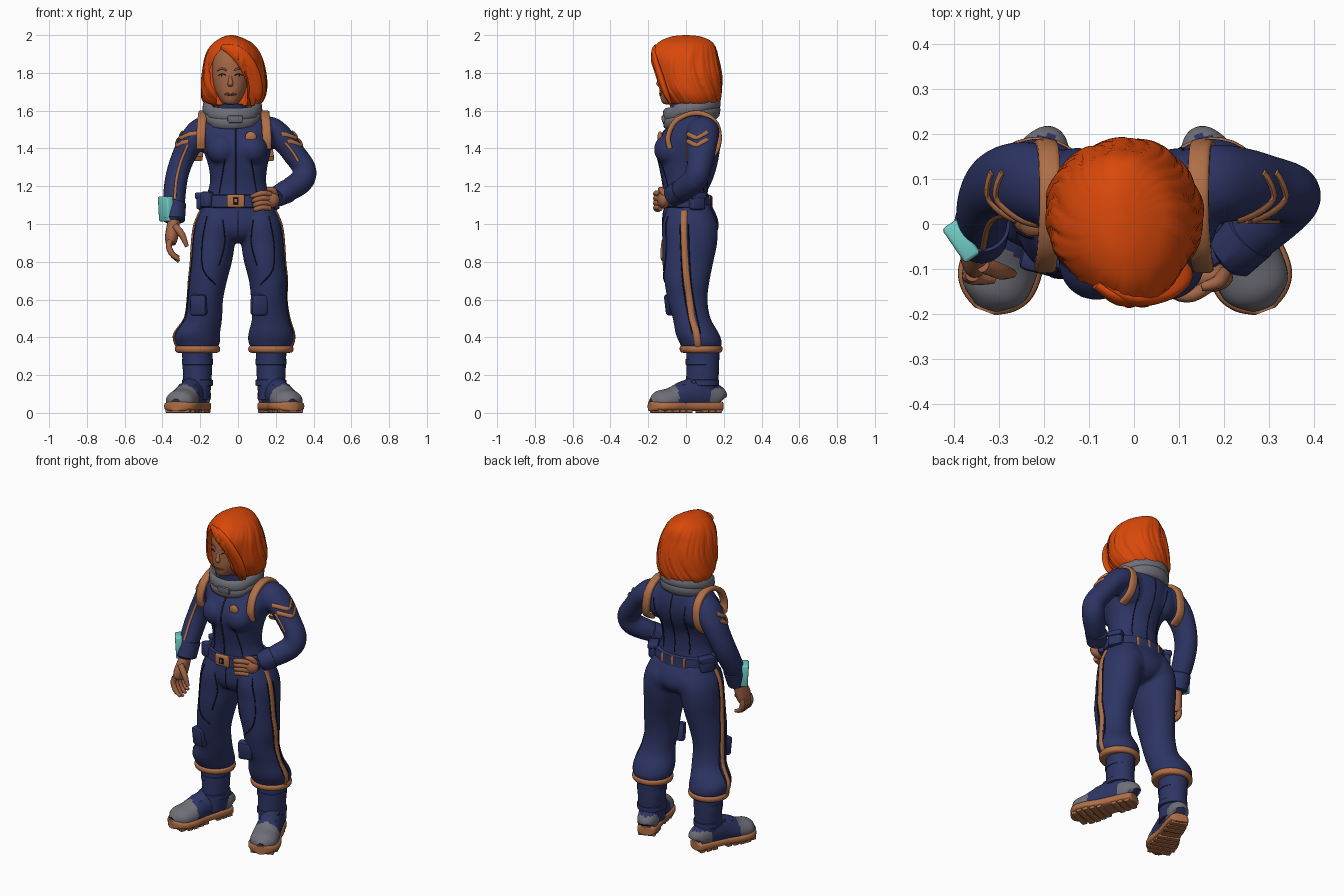
import bpy, bmesh, math
from mathutils import Vector, Matrix
from mathutils.bvhtree import BVHTree


def material(name, *rgb):
    m = bpy.data.materials.new(name)
    m.diffuse_color = (*rgb, 1)
    return m


NAVY, TRIM = material("navy cloth", .026, .035, .125), material("copper trim", .43, .158, .064)
SKIN, HAIR = material("skin", .36, .13, .06), material("orange hair", .7, .065, .003)
GREY, CYAN = material("grey rubber", .16, .16, .19), material("cyan screen", .17, .62, .58)
DARK, LIPS = material("dark seam", .008, .009, .022), material("lips and brows", .24, .07, .035)
X, Y, Z = Vector((1, 0, 0)), Vector((0, 1, 0)), Vector((0, 0, 1))


def finish(name, bm, mats):
    bmesh.ops.recalc_face_normals(bm, faces=bm.faces)
    me = bpy.data.meshes.new(name)
    bm.to_mesh(me)
    bm.free()
    for m in mats:
        me.materials.append(m)
    me.polygons.foreach_set("use_smooth", [True] * len(me.polygons))
    me.set_sharp_from_angle(angle=math.radians(45))
    ob = bpy.data.objects.new(name, me)
    bpy.context.collection.objects.link(ob)
    return ob


def smooth(pts, sub):
    """Catmull-Rom through tuples of any length."""
    out, last = [], len(pts) - 1
    for i in range(last):
        p = pts[max(i - 1, 0)], pts[i], pts[i + 1], pts[min(i + 2, last)]
        for t in (k / sub for k in range(sub)):
            out.append(tuple(.5 * (2 * b + (c - a) * t + (2 * a - 5 * b + 4 * c - d) * t * t
                                   + (3 * b - a - 3 * c + d) * t ** 3) for a, b, c, d in zip(*p)))
    return out + [tuple(pts[-1])]


def loft(name, rings, mat, ref=None, n=32, sub=4, sq=1.0, paint=None):
    """Skin rings (x, y, z, ra, rb); flat rings, or across the path when ref is given."""
    rings, loops, bm = smooth(rings, sub), [], bmesh.new()
    power = lambda v: math.copysign(abs(v) ** sq, v)
    for i, (x, y, z, ra, rb) in enumerate(rings):
        a, b = X, Y
        if ref:
            t = (Vector(rings[min(i + 1, len(rings) - 1)][:3]) - Vector(rings[max(i - 1, 0)][:3])).normalized()
            a = (ref - t * ref.dot(t)).normalized()
            b = t.cross(a)
        a, b = a * max(ra, .001), b * max(rb, .001)
        loops.append([bm.verts.new(Vector((x, y, z)) + a * power(math.cos(q)) + b * power(math.sin(q)))
                      for q in (math.tau * j / n for j in range(n))])
    for lo, hi in zip(loops, loops[1:]):
        for j in range(n):
            f = bm.faces.new((lo[j], lo[(j + 1) % n], hi[(j + 1) % n], hi[j]))
            f.material_index = int(bool(paint and paint[1](f.calc_center_median())))
    bm.faces.new(loops[0][::-1])
    bm.faces.new(loops[-1])
    return finish(name, bm, [mat] + ([paint[0]] if paint else []))


def box(name, loc, size, mat, rot=(0, 0, 0), bevel=.008):
    bm = bmesh.new()
    bmesh.ops.create_cube(bm, size=1)
    bmesh.ops.scale(bm, vec=size, verts=bm.verts)
    bmesh.ops.bevel(bm, geom=bm.edges[:], offset=bevel, segments=2, profile=.5, affect='EDGES')
    ob = finish(name, bm, [mat])
    ob.location, ob.rotation_euler = loc, rot
    return ob


def ball(name, loc, scale, mat):
    bm = bmesh.new()
    bmesh.ops.create_uvsphere(bm, u_segments=24, v_segments=14, radius=1)
    bmesh.ops.transform(bm, matrix=Matrix.Translation(loc) @ Matrix.Diagonal((*scale, 1)), verts=bm.verts)
    return finish(name, bm, [mat])


def cast(target, pts, d):
    """Project (x, z) or (y, z) points along d onto a surface."""
    me = target.data
    tree = BVHTree.FromPolygons([v.co for v in me.vertices], [list(p.vertices) for p in me.polygons])
    hits = [tree.ray_cast((Vector((u, 0, v)) if d.y else Vector((0, u, v))) - d * 2, d)[0] for u, v in pts]
    return [h for h in hits if h]


def drape(name, target, pts, d, mat, width=.003, depth=.003):
    path = [(*h, depth, width) for h in cast(target, smooth(pts, 6), d)]
    if len(path) > 2:
        loft(name, path, mat, ref=d, n=8, sub=1)


def apply(ob, kind, **settings):
    mod = ob.modifiers.new(kind, kind)
    for key, value in settings.items():
        setattr(mod, key, value)
    bpy.context.view_layer.objects.active = ob
    bpy.ops.object.modifier_apply(modifier=mod.name)


# Body volumes, fused into one suit further down
suit = [loft("torso", [(0, .02, 1.02, .2, .13), (0, .01, 1.08, .195, .128), (0, 0, 1.13, .178, .12),
                       (0, -.005, 1.21, .15, .118), (0, -.008, 1.3, .155, .132), (-.005, .003, 1.39, .18, .16),
                       (-.012, .022, 1.47, .2, .155), (-.02, .045, 1.54, .19, .12), (-.025, .045, 1.59, .13, .095),
                       (-.03, .04, 1.62, .08, .07)], NAVY, n=48),
        loft("pelvis", [(0, .01, 1.1, .19, .125), (0, .022, 1.03, .208, .146), (0, .024, .97, .18, .146),
                        (0, .02, .92, .09, .11), (0, .02, .9, .03, .05)], NAVY)]
arm_l = loft("hanging_arm", [(-.13, .08, 1.5, .06, .06), (-.19, .085, 1.49, .088, .076), (-.25, .095, 1.43, .088, .068),
                             (-.292, .095, 1.35, .078, .062), (-.322, .075, 1.26, .072, .06), (-.335, .035, 1.17, .066, .06),
                             (-.338, -.005, 1.09, .06, .055), (-.339, -.025, 1.03, .055, .05)], NAVY, ref=Y)
arm_r = loft("bent_arm", [(.1, .08, 1.5, .06, .06), (.17, .09, 1.495, .086, .074), (.24, .088, 1.445, .082, .066),
                          (.298, .08, 1.37, .073, .062), (.35, .068, 1.295, .066, .062), (.342, .048, 1.235, .066, .064),
                          (.285, -.005, 1.19, .062, .062), (.215, -.07, 1.15, .05, .05)], NAVY, ref=Y)
suit += [arm_l, arm_r]
for s in (-1, 1):
    suit += [ball("bust", (s * .078 - .005, -.085, 1.395), (.085, .085, .085), NAVY),
             ball("shoulder_blade", (s * .115 - .01, .095, 1.46), (.09, .075, .11), NAVY),
             ball("seat", (s * .1, .08, .985), (.095, .09, .1), NAVY)]
    for z in (1.485, 1.447):
        drape("sleeve_chevron", (arm_l, arm_r)[s > 0],
              [(-.005, z), (.025, z - .016), (.055, z - .03), (.085, z - .016), (.115, z)], -s * X, TRIM, .012, .007)
    # Trouser leg with pocket seams and side stripe
    shift = lambda x, z: s * x - (.02 if z < .45 else .01 if s > 0 and z < .65 else 0)
    leg = loft("trouser_leg", [(shift(x, z), y, z, rx, ry) for x, y, z, rx, ry in
                               ((.1, .015, 1.1, .085, .11), (.118, .02, 1.0, .112, .145), (.13, .02, .9, .114, .145),
                                (.14, .01, .8, .108, .135), (.158, .005, .7, .1, .12), (.172, .008, .6, .093, .106),
                                (.182, .03, .5, .098, .1), (.195, .06, .42, .12, .115), (.194, .078, .37, .118, .112),
                                (.194, .08, .34, .1, .1))], NAVY, n=48)
    suit.append(leg)
    drape("side_stripe", leg, [(-.008, 1.07), (-.01, .95), (0, .75), (.018, .6), (.03, .5), (.055, .42), (.065, .35)],
          -s * X, TRIM, .017, .008)
    for dy in (-.022, .022):
        drape("stripe_edge", leg, [(dy - .01, 1.0), (dy, .75), (.018 + dy, .6), (.055 + dy, .42)], -s * X, DARK, .003, .005)
    drape("pocket_seam", leg, [(s * .165, 1.04), (s * .19, .9), (s * .185, .76), (s * .12, .68)], Y, DARK, .003, .005)
    drape("inner_seam", leg, [(s * .08, 1.02), (s * .07, .9), (s * .1, .78)], Y, DARK, .003, .005)
    box("knee_pad", (-.208 if s < 0 else .112, -.08, .573), (.088, .05, .112), NAVY, (.12, 0, s * .25), .014)
    loft("trouser_cuff", [(shift(.194, 0), .08, z, r, r - .006) for z, r in
                          ((.318, .1), (.322, .114), (.338, .12), (.352, .116), (.358, .1))], TRIM, sub=2)
    # Boot with grey toe and heel, sole and treads
    bx, heel, step = shift(.195, 0), Vector((.168, .185)), Vector((.142, -.375))
    foot = lambda t, z, h, w: (shift(heel.x + step.x * t, 0), heel.y + step.y * t, z, h, w)
    along = lambda c: ((s * (c.x + .02) - heel.x) * step.x + (c.y - heel.y) * step.y) / step.length_squared
    loft("boot_shaft", [(bx, .09, .34, .082, .088), (bx, .088, .22, .077, .086), (bx, .085, .15, .073, .086),
                        (bx, .08, .07, .066, .086)], NAVY)
    for z in (.27, .16):
        loft("boot_band", [(bx, .086, z + h, .082 + e, .089 + e) for h, e in
                           ((-.018, -.01), (-.014, 0), (.014, 0), (.018, -.01))], NAVY, sub=1)
    loft("boot_foot", [foot(*r) for r in
                       ((.0, .07, .03, .03), (.05, .085, .06, .056), (.3, .1, .088, .066), (.5, .09, .082, .07),
                        (.7, .07, .064, .08), (.88, .06, .055, .074), (.98, .05, .025, .03))], NAVY, ref=Z, sub=8,
         paint=(GREY, lambda c: along(c) > .66 or (along(c) < .2 and c.z < .13)))
    loft("sole", [foot(t, .035, .026, w) for t, w in
                  ((0, .03), (.04, .055), (.3, .066), (.5, .072), (.7, .09), (.85, .088), (.95, .063), (1.01, .025))],
         TRIM, ref=Z, sq=.6)
    turn = s * math.atan2(step.x, -step.y)
    for t, w in ((.07, .1), (.17, .11), (.27, .115), (.5, .13), (.6, .145), (.7, .16), (.8, .16), (.9, .135)):
        box("tread", foot(t, .013, 0, 0)[:3], (w, .032, .026), TRIM, (0, 0, turn), .003)
    for t, z in ((.42, .16), (.56, .138)):
        box("instep_strap", foot(t, z, 0, 0)[:3], (.1, .035, .03), NAVY, (.35, 0, turn), .012)
    # Shoulder harness strap
    loft("shoulder_strap", [(s * o - .022, y, z, .024, .014) for o, y, z in
                            ((.175, -.085, 1.4), (.175, -.095, 1.46), (.17, -.06, 1.54), (.165, .02, 1.583),
                             (.165, .1, 1.58), (.168, .16, 1.53), (.175, .176, 1.45), (.185, .155, 1.38),
                             (.19, .1, 1.345))], TRIM, ref=X, n=16, sq=.6)
    # Pouches
    box("hip_pouch", (s * .18, .055, 1.12), (.06, .085, .09), NAVY, (0, 0, s * .5), .015)
    box("pouch_flap", (s * .184, .058, 1.15), (.062, .09, .035), NAVY, (0, 0, s * .5), .01)
    box("front_pouch", (s * .165, -.075, 1.13), (.065, .05, .085), NAVY, (0, 0, s * .6), .015)
drape("sleeve_stripe", arm_l, [(-.265, 1.42), (-.302, 1.33), (-.325, 1.24), (-.335, 1.13)], Y, TRIM, .007, .006)
drape("sleeve_stripe", arm_r, [(.25, 1.43), (.29, 1.38), (.32, 1.33)], Y, TRIM, .007, .006)

# Fuse the suit into one soft surface
bm = bmesh.new()
for part in suit:
    bm.from_mesh(part.data)
    bpy.data.objects.remove(part)
body = finish("jumpsuit", bm, [NAVY])
apply(body, 'REMESH', mode='VOXEL', voxel_size=.009, use_smooth_shade=True)
apply(body, 'SMOOTH', factor=.5, iterations=7)
drape("front_zip", body, [(-.01, 1.57), (-.01, 1.45), (-.01, 1.3), (-.01, 1.16)], Y, DARK, .005)
drape("back_seam", body, [(-.02, 1.55), (-.01, 1.4), (0, 1.17)], -Y, DARK)
drape("seat_seam", body, [(0, 1.07), (0, 1.0), (0, .93)], Y, DARK)
for s in (-1, 1):
    drape("waist_seam", body, [(s * .07, 1.34), (s * .085, 1.25), (s * .1, 1.16)], Y, DARK)
    drape("back_side_seam", body, [(s * .11, 1.5), (s * .09, 1.35), (s * .09, 1.17)], -Y, DARK)
ball("chest_badge", cast(body, [(.068, 1.46)], Y)[0], (.03, .014, .03), TRIM)

# Belt and buckle
loft("belt", [(0, .002, z, r, r - .062) for z, r in ((1.085, .19), (1.09, .2), (1.15, .195), (1.155, .185))],
     NAVY, n=48, sub=1)
box("buckle", (-.012, -.137, 1.122), (.095, .022, .068), TRIM)
box("buckle_slot", (-.012, -.148, 1.122), (.03, .006, .035), DARK, bevel=.002)
box("buckle_pin", (-.012, -.151, 1.122), (.014, .006, .02), TRIM, bevel=.002)
for x in (-.075, 0, .075):
    box("belt_loop", (x, .131 - abs(x) * .12, 1.12), (.018, .016, .06), TRIM, bevel=.004)

# Neck and tilted collar
loft("inner_collar", [(-.03, .01, 1.53, .085, .085), (-.032, 0, 1.59, .08, .08), (-.034, -.01, 1.635, .07, .075)], NAVY)
loft("neck", [(-.033, 0, 1.57, .055, .06), (-.036, -.01, 1.7, .055, .06)], SKIN)
collar = loft("collar", [(-.03, .03, 1.597 + z, r + .005, r) for r, z in
                         ((.13, -.064), (.147, -.05), (.153, -.015), (.149, -.005), (.154, .006),
                          (.15, .042), (.138, .052), (.118, .035), (.11, -.03))], GREY, n=48, sub=1)
for v in collar.data.vertices:
    v.co.z += .17 * (v.co.y - .03) - (.012 if v.co.y < -.06 else 0)
box("collar_clasp", (-.015, -.119, 1.555), (.08, .02, .04), GREY, (.15, 0, 0))

# Head and face
head = loft("head", [(-.04, -.075, 1.633, .02, .03), (-.04, -.066, 1.645, .046, .062), (-.04, -.052, 1.7, .077, .088),
                     (-.04, -.04, 1.76, .093, .1), (-.04, -.035, 1.82, .097, .102), (-.04, -.03, 1.88, .09, .095),
                     (-.04, -.02, 1.925, .065, .07), (-.04, -.02, 1.94, .02, .02)], SKIN, n=40)
loft("nose", [(-.04, -.132, 1.795, .008, .006), (-.04, -.137, 1.765, .01, .012), (-.04, -.141, 1.742, .015, .017),
              (-.04, -.137, 1.729, .011, .01)], SKIN, n=16)
for z, w in ((1.691, .03), (1.681, .024)):
    drape("lip", head, [(-.04 - w, 1.687), (-.04, z), (-.04 + w, 1.687)], Y, LIPS, .004, .004)
for s in (-1, 1):
    x = -.04 + s * .043
    ball("iris", (x, -.123, 1.786), (.008, .006, .006), DARK)
    drape("eyelid", head, [(x - .02, 1.787), (x, 1.795), (x + .02, 1.787)], Y, DARK, .002, .004)
    drape("eyebrow", head, [(x - s * .022, 1.812), (x, 1.823), (x + s * .026, 1.814)], Y, LIPS, .005, .004)

# Bobbed hair with strand grooves and an opening for the face
hair = loft("hair", [(-.03, .0, 1.988, .01, .01), (-.03, .0, 1.98, .06, .08), (-.028, -.002, 1.95, .112, .143),
                     (-.025, -.008, 1.89, .15, .178), (-.022, .01, 1.8, .17, .18), (-.022, .02, 1.72, .176, .172),
                     (-.025, .036, 1.665, .167, .148), (-.025, .045, 1.63, .135, .118),
                     (-.025, .045, 1.62, .06, .06)], HAIR, n=180, sub=6)
for v in hair.data.vertices:
    x, y, z = v.co
    q = math.atan2(y, x + .025) + .5 * math.sin((z - 1.62) * 8)
    groove = max(0, math.sin(17 * q + 2 * math.sin(7 * z))) ** 6 + max(0, math.sin(29 * q + 1)) ** 6
    k = 1 + min(1, (2 - z) * 8) * (.012 * math.sin(13 * q) + .012 * math.sin(5 * q) - .022 * groove)
    t = max(0, -y / .18) ** 2
    v.co.x, v.co.y = -.025 + (x + .025) * k * (1 - .15 * t) + .02 * t, y * k
    v.co.z += .012 * math.exp(-((x + .04) / .06) ** 2) * (z > 1.9)
bm = bmesh.new()
face = bm.faces.new([bm.verts.new((x, -.4, z)) for x, z in
                     ((-.085, 1.93), (-.03, 1.905), (.025, 1.84), (.048, 1.75), (.05, 1.57), (-.12, 1.57),
                      (-.112, 1.68), (-.142, 1.74), (-.148, 1.82), (-.12, 1.89))])
ext = bmesh.ops.extrude_face_region(bm, geom=[face])["geom"]
bmesh.ops.translate(bm, vec=(0, .35, 0), verts=[g for g in ext if isinstance(g, bmesh.types.BMVert)])
cutter = finish("face_cutter", bm, [HAIR])
apply(hair, 'BOOLEAN', operation='DIFFERENCE', object=cutter, solver='EXACT')
bpy.data.objects.remove(cutter)
for i, dx in enumerate((0, .022)):
    loft("fringe_lock", [(-.085 + dx, -.135, 1.938, .01, .015), (-.03 + dx, -.166, 1.917, .016, .03),
                         (.03 + dx, -.16, 1.855, .016, .034), (.07 + dx, -.132, 1.77, .018, .032),
                         (.08 + dx, -.105, 1.69, .016, .028), (.078 + dx, -.08, 1.63 + .01 * i, .006, .01)],
         HAIR, ref=Y, n=20)

# Cuffs and wrist screen
loft("hanging_cuff", [(-.337, .003, 1.11, .055, .05), (-.337, .002, 1.105, .067, .062), (-.339, -.028, 1.02, .063, .058),
                      (-.339, -.03, 1.012, .05, .045)], NAVY, ref=Y, sub=1)
loft("bent_cuff", [(.262, -.022, 1.175, .05, .05), (.258, -.026, 1.173, .064, .062), (.213, -.073, 1.148, .058, .056),
                   (.208, -.077, 1.145, .045, .045)], NAVY, ref=Y, sub=1)
box("wrist_screen", (-.381, -.036, 1.08), (.042, .092, .132), CYAN, (0, -.06, .6), .008)

# Hands
loft("hanging_palm", [(-.338, -.03, 1.03, .035, .03), (-.343, -.045, .99, .045, .034), (-.352, -.065, .93, .054, .035),
                      (-.357, -.072, .895, .047, .026)], SKIN, ref=Y, n=20)
ball("hip_palm", (.165, -.118, 1.128), (.055, .034, .046), SKIN)
digits = []
for i in range(4):
    y, z, low = -.114 + i * .027, 1.163 - i * .025, .8 + .012 * abs(i - 1)
    digits += [("hanging_finger", Y, [(-.359, y, .915, .014, .016), (-.366, y - .004, .88, .015, .016),
                                      (-.348, y - .008, .84, .014, .015), (-.312, y - .01, low, .009, .009)]),
               ("hip_finger", Z, [(.17, -.135, z - .005, .015, .015), (.13, -.158, z, .015, .015),
                                  (.095, -.155, z - .01, .014, .014), (.068 + .008 * i, -.138, z - .018, .008, .008)])]
digits += [("hanging_thumb", Y, [(-.335, -.09, .99, .018, .018), (-.298, -.105, .945, .018, .018), (-.27, -.11, .88, .01, .01)]),
           ("hip_thumb", Y, [(.2, -.11, 1.15, .016, .016), (.185, -.13, 1.18, .015, .015), (.15, -.14, 1.185, .009, .009)])]
for name, ref, rings in digits:
    loft(name, rings, SKIN, ref=ref, n=12)
